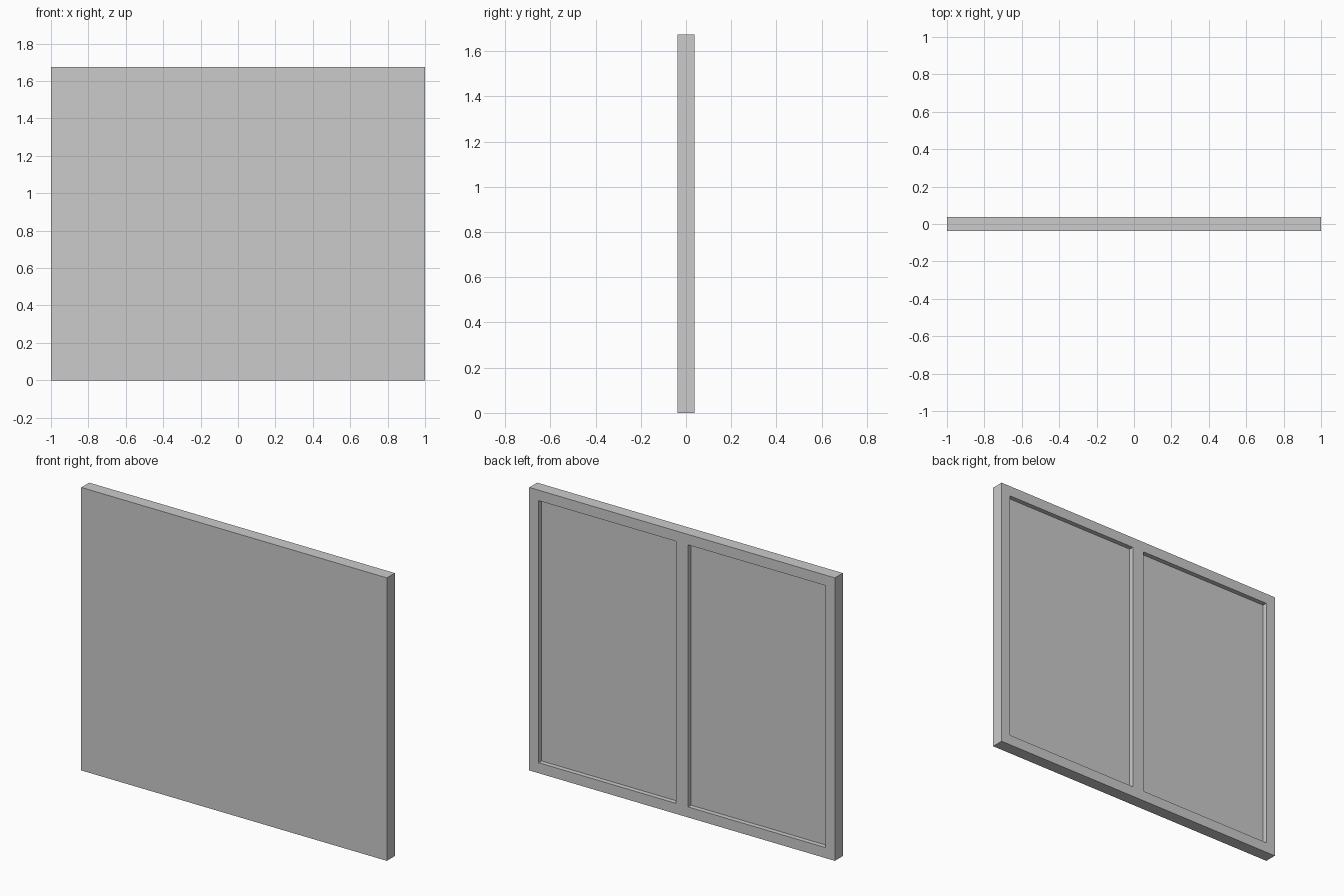
import bpy

if "Cube" in bpy.data.objects:
    bpy.data.objects.remove(bpy.data.objects["Cube"])

W, T, H = 2.0, 0.074, 1.674      # overall width, thickness, height
BORDER, MULLION = 0.062, 0.078   # outer frame and centre post widths
DEPTH = 0.028                    # recess depth on the back


def box(name, lo, hi):
    center = [(a + b) / 2 for a, b in zip(lo, hi)]
    bpy.ops.mesh.primitive_cube_add(size=1, location=center)
    ob = bpy.context.object
    ob.name = name
    ob.scale = [b - a for a, b in zip(lo, hi)]
    bpy.ops.object.transform_apply(location=True, rotation=False, scale=True)
    return ob


# Solid slab with a flat front
panel = box("framed_panel", (-W / 2, -T / 2, 0), (W / 2, T / 2, H))

# Two recessed bays in the back, either side of the centre post
inner, outer = MULLION / 2, W / 2 - BORDER
for name, x0, x1 in (("left", -outer, -inner), ("right", inner, outer)):
    cutter = box(name + "_recess_cutter",
                 (x0, T / 2 - DEPTH, BORDER), (x1, T / 2 + 0.1, H - BORDER))
    cutter.hide_render = True
    mod = panel.modifiers.new(name + "_recess", 'BOOLEAN')
    mod.operation = 'DIFFERENCE'
    mod.solver = 'EXACT'
    mod.object = cutter
    bpy.context.view_layer.objects.active = panel
    bpy.ops.object.modifier_apply(modifier=mod.name)
    bpy.data.objects.remove(cutter)
